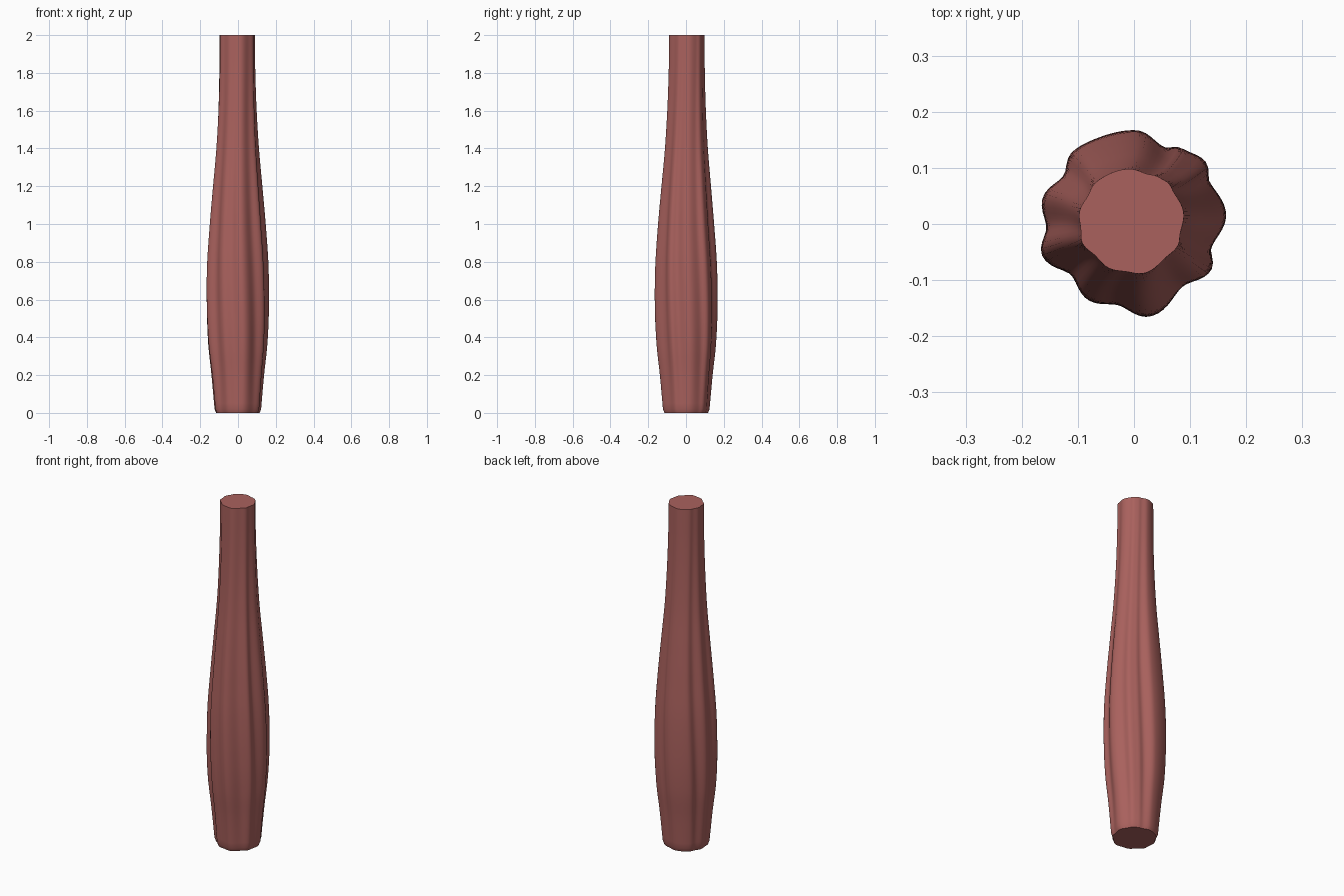
import bpy, bmesh, math

if "Cube" in bpy.data.objects:
    bpy.data.objects.remove(bpy.data.objects["Cube"])

mat = bpy.data.materials.new("reddish brown")
mat.diffuse_color = (0.40, 0.12, 0.11, 1)
mat.use_nodes = True
mat.node_tree.nodes["Principled BSDF"].inputs["Base Color"].default_value = mat.diffuse_color

# (height, outer radius, strength of the fluted lobes)
PROFILE = [(0.0, 0.116, 0.35), (0.02, 0.124, 0.4), (0.2, 0.140, 0.65), (0.36, 0.157, 0.9),
           (0.55, 0.165, 1.0), (0.78, 0.162, 1.0), (1.0, 0.147, 0.9), (1.2, 0.130, 0.7),
           (1.4, 0.113, 0.5), (1.6, 0.102, 0.4), (1.8, 0.096, 0.3), (2.0, 0.094, 0.25)]
# Crests and grooves round the widest part: (angle in degrees, radius)
LOBES = [(8, .168), (30, .157), (42, .172), (57, .163), (69, .150), (90, .170), (110, .169),
         (131, .172), (146, .155), (165, .172), (183, .159), (199, .176), (220, .147),
         (240, .161), (259, .150), (280, .170), (309, .144), (330, .163), (343, .147)]
SEGMENTS, ROWS = 96, 64


def ease(t):
    return (1 - math.cos(math.pi * t)) / 2


def lobe(deg):
    """Offset from the outer radius at one angle."""
    pts = [(LOBES[-1][0] - 360, LOBES[-1][1])] + LOBES + [(LOBES[0][0] + 360, LOBES[0][1])]
    for (a, ra), (b, rb) in zip(pts, pts[1:]):
        if a <= deg <= b:
            return ra + (rb - ra) * ease((deg - a) / (b - a)) - 0.168
    return 0


def profile(z):
    """Smooth (Hermite) reading of the profile."""
    for i in range(len(PROFILE) - 1):
        p, q = PROFILE[i], PROFILE[i + 1]
        if p[0] <= z <= q[0]:
            o, n = PROFILE[max(i - 1, 0)], PROFILE[min(i + 2, len(PROFILE) - 1)]
            h = q[0] - p[0]
            t = (z - p[0]) / h
            m0 = (q[1] - o[1]) / (q[0] - o[0]) * h if i > 1 else q[1] - p[1]
            m1 = (n[1] - p[1]) / (n[0] - p[0]) * h if i > 0 else q[1] - p[1]
            r = ((2*t**3 - 3*t**2 + 1) * p[1] + (t**3 - 2*t**2 + t) * m0
                 + (3*t**2 - 2*t**3) * q[1] + (t**3 - t**2) * m1)
            return r, p[2] + (q[2] - p[2]) * t
    return PROFILE[-1][1:]


# Fluted tapering shaft
bm = bmesh.new()
rings = []
for z in [0, 0.008, 0.02] + [0.02 + 1.98 * k / ROWS for k in range(1, ROWS + 1)]:
    r, strength = profile(min(z, 2.0))
    shift = 0.004 * max(0, z - 1)
    ring = []
    for s in range(SEGMENTS):
        deg = 360 * s / SEGMENTS
        # the grooves wander slightly along the length
        d = (deg + 4 * math.sin(3.0 * (z - 0.55))) % 360
        rad = r + lobe(d) * strength
        a = math.radians(deg)
        ring.append(bm.verts.new((rad * math.cos(a) - shift, rad * math.sin(a) + shift, z)))
    rings.append(ring)
for low, high in zip(rings, rings[1:]):
    for s in range(SEGMENTS):
        n = (s + 1) % SEGMENTS
        bm.faces.new((low[s], low[n], high[n], high[s]))

# Flat end caps
for ring, z in ((rings[0], 0), (rings[-1], 2)):
    centre = bm.verts.new((0, 0, z))
    for s in range(SEGMENTS):
        bm.faces.new((ring[s], ring[(s + 1) % SEGMENTS], centre))
bmesh.ops.recalc_face_normals(bm, faces=bm.faces)

mesh = bpy.data.meshes.new("shaft")
bm.to_mesh(mesh)
bm.free()
mesh.materials.append(mat)
shaft = bpy.data.objects.new("shaft", mesh)
bpy.context.collection.objects.link(shaft)
bpy.context.view_layer.objects.active = shaft
shaft.select_set(True)
bpy.ops.object.shade_smooth_by_angle(angle=math.radians(50))
